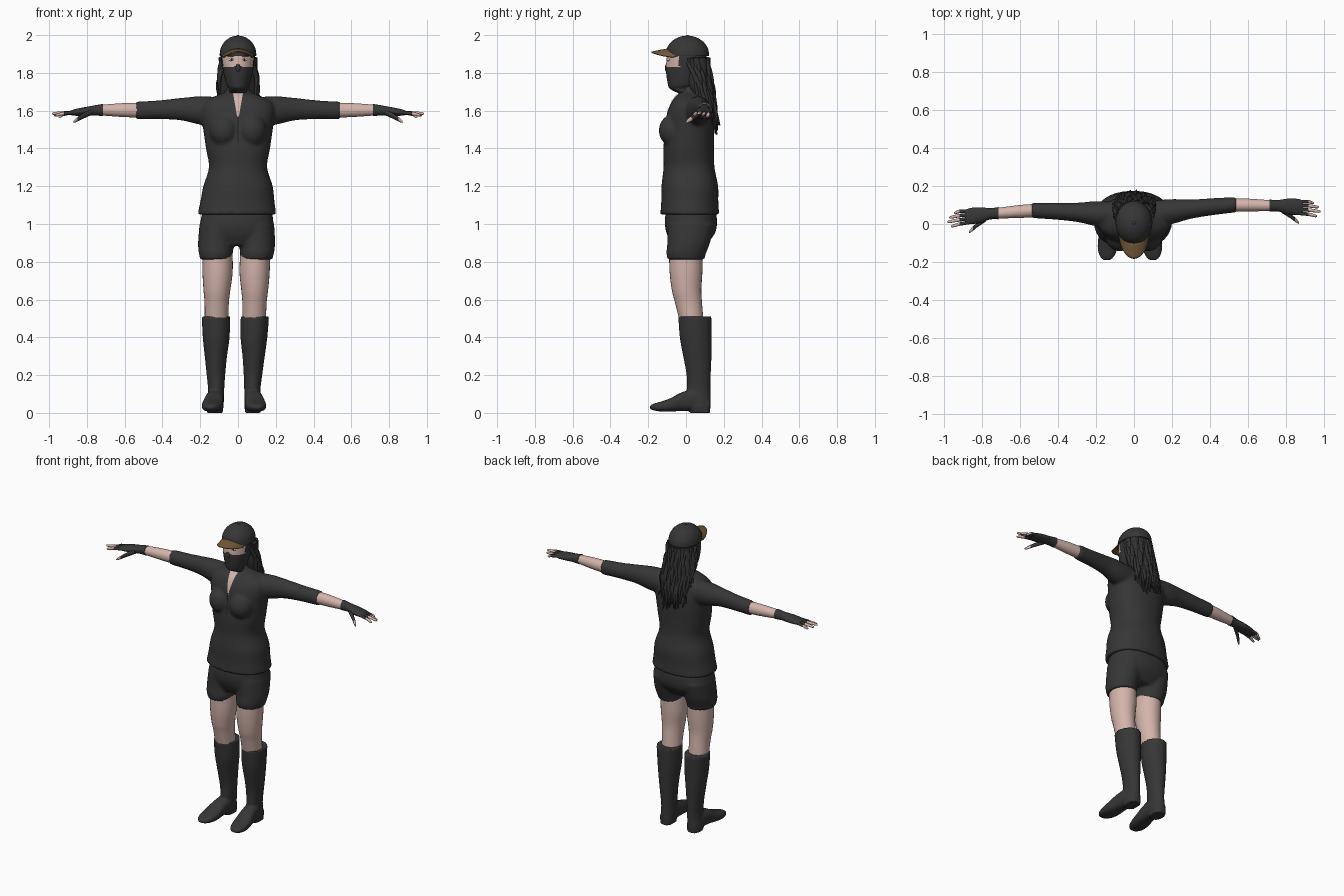
import bpy, bmesh, math, random

if "Cube" in bpy.data.objects:
    bpy.data.objects.remove(bpy.data.objects["Cube"], do_unlink=True)
random.seed(4)


def material(name, r, g, b):
    m = bpy.data.materials.new(name)
    m.use_nodes = True
    m.diffuse_color = (r, g, b, 1)
    m.node_tree.nodes["Principled BSDF"].inputs["Base Color"].default_value = (r, g, b, 1)
    return m


CLOTH = material("charcoal cloth", .037, .037, .037)
HAIR = material("dark hair", .032, .032, .032)
SKIN = material("skin", .66, .46, .41)
BROWN = material("brown visor", .17, .1, .04)
WHITE = material("eye white", .7, .68, .66)
BLACK = material("black detail", .012, .012, .012)


def spline(rings, steps):
    """Smoothly interpolate a list of rings."""
    pts = [rings[0]] + list(rings) + [rings[-1]]
    out = []
    for p, q, r, s in zip(pts, pts[1:], pts[2:], pts[3:]):
        for k in range(steps):
            t = k / steps
            out.append([q[i] + t / 2 * (r[i] - p[i] + t * (2 * p[i] - 5 * q[i] + 4 * r[i] - s[i]
                        + t * (3 * (q[i] - r[i]) + s[i] - p[i]))) for i in range(len(q))])
    return out + [list(rings[-1])]


def loft(bm, rings, axis="z", place=None, sides=28, power=2.0, steps=5):
    """Closed tube through rings (position, centre a, centre b, radius a, radius b)."""
    loops = []
    for t, a, b, ra, rb in spline(rings, steps):
        loop = []
        for k in range(sides):
            ang = math.tau * k / sides
            c, s = math.cos(ang), math.sin(ang)
            u = a + ra * math.copysign(abs(c) ** (2 / power), c)
            v = b + rb * math.copysign(abs(s) ** (2 / power), s)
            co = {"x": (t, u, v), "y": (u, t, v), "z": (u, v, t)}[axis]
            loop.append(bm.verts.new(place(*co) if place else co))
        loops.append(loop)
    for lo, hi in zip(loops, loops[1:]):
        for k in range(sides):
            n = (k + 1) % sides
            bm.faces.new((lo[k], lo[n], hi[n], hi[k]))
    bm.faces.new(loops[0])
    bm.faces.new(loops[-1])


def ball(bm, centre, radii):
    new = bmesh.ops.create_uvsphere(bm, u_segments=20, v_segments=12, radius=1)["verts"]
    for v in new:
        v.co = [c + r * p for c, r, p in zip(centre, radii, v.co)]


def finish(name, bm, *mats, rule=None, voxel=0, smooth=6):
    bmesh.ops.recalc_face_normals(bm, faces=bm.faces)
    if rule:
        for f in bm.faces:
            f.material_index = rule(f.calc_center_median())
    me = bpy.data.meshes.new(name)
    bm.to_mesh(me)
    bm.free()
    for m in mats:
        me.materials.append(m)
    me.shade_smooth()
    me.set_sharp_from_angle(angle=math.radians(50))
    ob = bpy.data.objects.new(name, me)
    bpy.context.scene.collection.objects.link(ob)
    if voxel:
        rm = ob.modifiers.new("blend", "REMESH")
        rm.mode, rm.voxel_size, rm.use_smooth_shade = "VOXEL", voxel, True
        sm = ob.modifiers.new("soften", "SMOOTH")
        sm.factor, sm.iterations = .5, smooth
    return ob


def arm_side(s):
    return lambda x, y, z: (s * x, y + s * .028 * x, z)


def leg_side(s):
    return lambda x, y, z: (s * x - .022 + .016 * z, y, z)


# Pullover: body, bust and sleeves blended together
bm = bmesh.new()
loft(bm, [(1.05, -.006, .02, .209, .156), (1.12, -.003, .02, .196, .151), (1.2, 0, .02, .184, .15),
          (1.3, 0, .016, .154, .135), (1.4, 0, .014, .17, .134), (1.5, 0, .02, .184, .13),
          (1.58, 0, .021, .195, .123), (1.64, 0, .023, .185, .103), (1.677, 0, .026, .12, .08),
          (1.7, 0, .03, .066, .057), (1.735, 0, .03, .055, .05)], power=2.25, sides=40)
for s in (-1, 1):
    ball(bm, (s * .075, -.062, 1.495), (.078, .083, .088))
    loft(bm, [(.08, .05, 1.595, .07, .076), (.2, .06, 1.601, .066, .075), (.3, .07, 1.608, .051, .06),
              (.42, .08, 1.605, .045, .05), (.54, .087, 1.601, .041, .047)], "x", arm_side(s))
pullover = finish("pullover", bm, CLOTH, voxel=.009, smooth=8)


# Neck opening and zip, laid on the chest
def chest_plate(name, mat, top, bottom, w_top, w_bottom, offset):
    bm = bmesh.new()
    rows = []
    for k in range(13):
        t = k / 12
        w = w_top + (w_bottom - w_top) * t
        rows.append([bm.verts.new((u * w, -.3, top + (bottom - top) * t)) for u in (-1, -.5, 0, .5, 1)])
    for hi, lo in zip(rows, rows[1:]):
        for k in range(4):
            bm.faces.new((hi[k], lo[k], lo[k + 1], hi[k + 1]))
    ob = finish(name, bm, mat)
    wrap = ob.modifiers.new("lay on", "SHRINKWRAP")
    wrap.target, wrap.wrap_method, wrap.wrap_mode = pullover, "PROJECT", "ABOVE_SURFACE"
    wrap.use_project_y, wrap.use_positive_direction, wrap.offset = True, True, offset


chest_plate("neck_opening", SKIN, 1.69, 1.56, .026, .003, .003)
chest_plate("zip", BLACK, 1.57, 1.43, .003, .003, .004)

# Shorts: seat and two legs blended together
bm = bmesh.new()
loft(bm, [(1.1, 0, .025, .175, .125), (1.02, -.006, .026, .192, .138), (.95, -.006, .025, .19, .128),
          (.885, -.006, .015, .13, .085)], power=2.4, sides=40)
for s in (-1, 1):
    loft(bm, [(1, .1, .028, .098, .125), (.9, .109, .014, .095, .113), (.85, .109, .002, .091, .106),
              (.83, .108, 0, .087, .101), (.812, .108, 0, .085, .099)], place=leg_side(s))
finish("shorts", bm, CLOTH, voxel=.009, smooth=4)

for s, side in ((-1, "right"), (1, "left")):
    arm, leg = arm_side(s), leg_side(s)

    # Bare leg
    bm = bmesh.new()
    loft(bm, [(.88, .1, 0, .078, .09), (.75, .098, 0, .08, .087), (.65, .1, .003, .071, .078),
              (.58, .1, .014, .064, .071), (.47, .1, .032, .062, .062)], place=leg)
    finish(side + "_leg", bm, SKIN)

    # Tall boot: shaft, foot and heel blended together
    bm = bmesh.new()
    loft(bm, [(.51, .103, .047, .075, .088), (.4, .1, .051, .071, .084), (.3, .1, .06, .059, .075),
              (.2, .098, .067, .049, .064), (.12, .096, .067, .043, .063), (.03, .1, .067, .046, .064)],
         place=leg)
    loft(bm, [(.125, .1, .04, .03, .028), (.05, .1, .065, .045, .055), (-.02, .106, .06, .05, .05),
              (-.08, .113, .043, .055, .036), (-.13, .118, .034, .052, .027), (-.17, .121, .031, .038, .018),
              (-.191, .122, .03, .018, .009)], "y", leg, power=2.6)
    loft(bm, [(0, .1, .075, .042, .054), (.04, .1, .072, .043, .056)], place=leg, power=2.6)
    finish(side + "_boot", bm, CLOTH, voxel=.006, smooth=4)

    # Forearm
    bm = bmesh.new()
    loft(bm, [(.5, .086, 1.602, .035, .038), (.6, .083, 1.603, .034, .037), (.74, .076, 1.603, .027, .027)],
         "x", arm)
    finish(side + "_forearm", bm, SKIN)

    # Fingerless glove
    bm = bmesh.new()
    loft(bm, [(.715, .077, 1.604, .032, .032), (.76, .075, 1.601, .03, .027), (.81, .07, 1.596, .041, .023),
              (.86, .066, 1.591, .043, .018), (.892, .064, 1.588, .036, .01)], "x", arm)
    finish(side + "_glove", bm, CLOTH)

    # Fingers: covered at the base, bare at the tip
    bm = bmesh.new()
    for k, tip in enumerate((.967, .985, .975, .95)):
        off, r = -.03 + .02 * k, .0092
        y, drop = .063 + off, .004 * abs(k - 1)
        loft(bm, [(.86, y, 1.591, r, r), (.92, y - .004 + off / 9, 1.589 - drop, r, r),
                  (tip - .01, y - .012 + off / 6, 1.585 - drop * 2, r * .8, r * .8),
                  (tip, y - .013 + off / 6, 1.584 - drop * 2, r * .3, r * .3)], "x", arm, 10)
    finish(side + "_fingers", bm, CLOTH, SKIN, rule=lambda c: int(abs(c.x) > .918))

    # Thumb
    bm = bmesh.new()
    loft(bm, [(.78, .056, 1.592, .02, .017), (.825, .02, 1.569, .013, .014), (.855, -.005, 1.551, .011, .011),
              (.872, -.02, 1.541, .005, .006)], "x", arm, 12)
    finish(side + "_thumb", bm, CLOTH, SKIN, rule=lambda c: int(abs(c.x) > .85))

    # Eye
    bm = bmesh.new()
    ball(bm, (s * .034, -.0925, 1.871), (.016, .0085, .008))
    finish(side + "_eye", bm, WHITE)
    bm = bmesh.new()
    ball(bm, (s * .034, -.0985, 1.871), (.006, .004, .006))
    finish(side + "_iris", bm, BLACK)
    bm = bmesh.new()
    ball(bm, (s * .036, -.0955, 1.889), (.02, .005, .003))
    finish(side + "_eyebrow", bm, HAIR)


# Head: covered by a mask, with a bare band around the eyes
def eye_band(c):
    mask_top = 1.833 + .014 * max(0, 1 - abs(c.x) / .025)
    return int(mask_top < c.z < 1.92 and c.y < -.035)


bm = bmesh.new()
loft(bm, [(1.69, 0, .015, .05, .05), (1.715, 0, -.022, .047, .062), (1.74, 0, -.017, .062, .079),
          (1.8, 0, -.008, .077, .097), (1.85, 0, 0, .085, .105), (1.9, 0, .005, .088, .103),
          (1.94, 0, .007, .07, .085), (1.965, 0, .007, .04, .05)], sides=48, steps=8)
finish("masked_head", bm, CLOTH, SKIN, rule=eye_band)
bm = bmesh.new()
ball(bm, (0, -.098, 1.826), (.014, .014, .024))
finish("mask_nose", bm, CLOTH)

# Cap crown with its button
bm = bmesh.new()
dome = [math.radians(d) for d in (0, 15, 30, 45, 60, 72, 82, 88)]
loft(bm, [(1.89, 0, .007, .096, .114)]
     + [(1.897 + .1 * math.sin(a), 0, .007, .097 * math.cos(a), .115 * math.cos(a)) for a in dome], sides=40)
ball(bm, (0, .007, 1.996), (.009, .009, .004))
finish("cap_crown", bm, CLOTH)

# Cap visor: curved, sloping sheet
bm = bmesh.new()
rows = []
for k in range(25):
    a = math.radians(-72 + 6 * k)
    row = []
    for j in range(7):
        t = j / 6
        x = (.09 - .006 * t) * math.sin(a)
        y = -.1 * math.cos(a) - .084 * t * math.cos(a) ** .7
        row.append(bm.verts.new((x, y, 1.929 - .016 * t - 4.8 * x * x)))
    rows.append(row)
for p, q in zip(rows, rows[1:]):
    for j in range(6):
        bm.faces.new((p[j], p[j + 1], q[j + 1], q[j]))
visor = finish("cap_visor", bm, BROWN)
visor.modifiers.new("thickness", "SOLIDIFY").thickness = .007

# Hair: inner mass and loose wavy locks
bm = bmesh.new()
loft(bm, [(1.885, 0, .06, .084, .055), (1.78, 0, .058, .09, .064), (1.7, 0, .08, .1, .06),
          (1.6, 0, .112, .088, .046), (1.53, 0, .125, .06, .032)])
finish("hair_mass", bm, HAIR)

curve = bpy.data.curves.new("hair_locks", "CURVE")
curve.dimensions, curve.bevel_depth, curve.bevel_resolution = "3D", .012, 2
curve.resolution_u, curve.use_fill_caps = 4, True
for k in range(38):
    a = math.radians(-105 + 210 * k / 37)
    inner = max(0, math.cos(a))
    end = 1.65 - .16 * inner ** .6 + random.uniform(-.035, .04)
    phase, count = random.uniform(0, math.tau), 9
    line = curve.splines.new("NURBS")
    line.points.add(count - 1)
    line.use_endpoint_u, line.order_u = True, 4
    for j, p in enumerate(line.points):
        t = j / (count - 1)
        wave = .008 * math.sin(phase + 9 * t)
        p.co = ((.084 + .026 * t) * math.sin(a) + wave,
                .03 + .075 * t + (.08 - .014 * t) * math.cos(a) + wave,
                1.88 + (end - 1.88) * t, 1)
        p.radius = 1.05 - .75 * t ** 3
curve.materials.append(HAIR)
bpy.context.scene.collection.objects.link(bpy.data.objects.new("hair_locks", curve))
